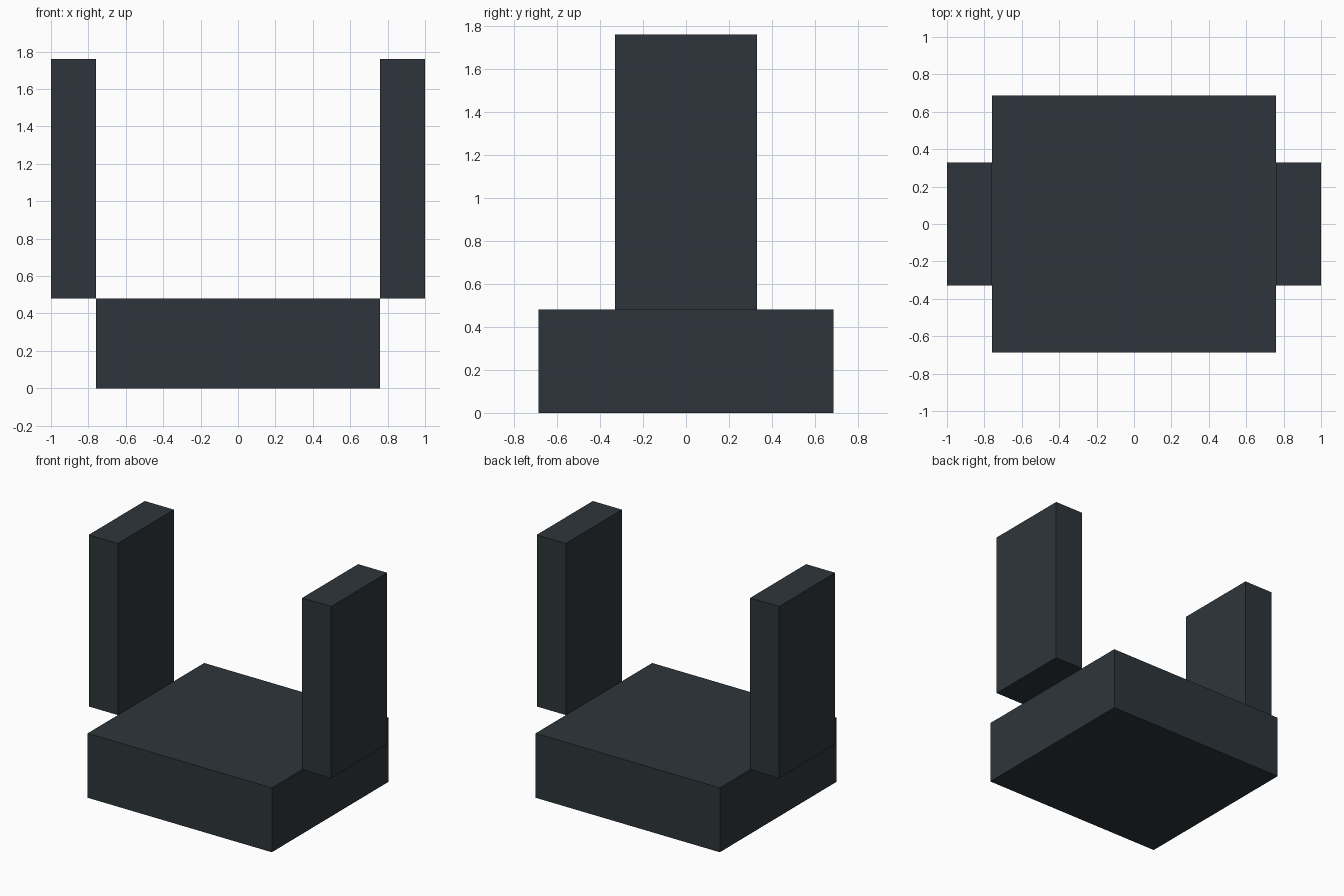
import bpy
import bmesh
from mathutils import Matrix, Vector

cube = bpy.data.objects.get("Cube")
if cube:
    bpy.data.objects.remove(cube, do_unlink=True)

# Single dark slate colour
COLOUR = (0.027, 0.036, 0.043, 1.0)
slate = bpy.data.materials.new("dark slate")
slate.use_nodes = True
slate.diffuse_color = COLOUR
bsdf = next(n for n in slate.node_tree.nodes if n.type == 'BSDF_PRINCIPLED')
bsdf.inputs["Base Color"].default_value = COLOUR


def add_box(name, low, high):
    """Flat-shaded box between two opposite corners."""
    low, high = Vector(low), Vector(high)
    size = high - low
    centre = (low + high) / 2
    bm = bmesh.new()
    bmesh.ops.create_cube(
        bm, size=1.0,
        matrix=Matrix.Translation(centre) @ Matrix.Diagonal((*size, 1.0)))
    # Keep the object origin at the part's centre
    bmesh.ops.translate(bm, verts=bm.verts, vec=-centre)
    mesh = bpy.data.meshes.new(name)
    bm.to_mesh(mesh)
    bm.free()
    mesh.materials.append(slate)
    obj = bpy.data.objects.new(name, mesh)
    obj.location = centre
    bpy.context.collection.objects.link(obj)
    return obj


BASE_X, BASE_Y, BASE_TOP = 0.76, 0.687, 0.48
POST_X, POST_Y, POST_TOP = 1.0, 0.33, 1.76

# Wide base block
add_box("base", (-BASE_X, -BASE_Y, 0), (BASE_X, BASE_Y, BASE_TOP))

# Upright slabs just outside the base's top side edges
for name, side in (("left_upright", 1), ("right_upright", -1)):
    inner, outer = sorted((side * BASE_X, side * POST_X))
    add_box(name, (inner, -POST_Y, BASE_TOP), (outer, POST_Y, POST_TOP))
